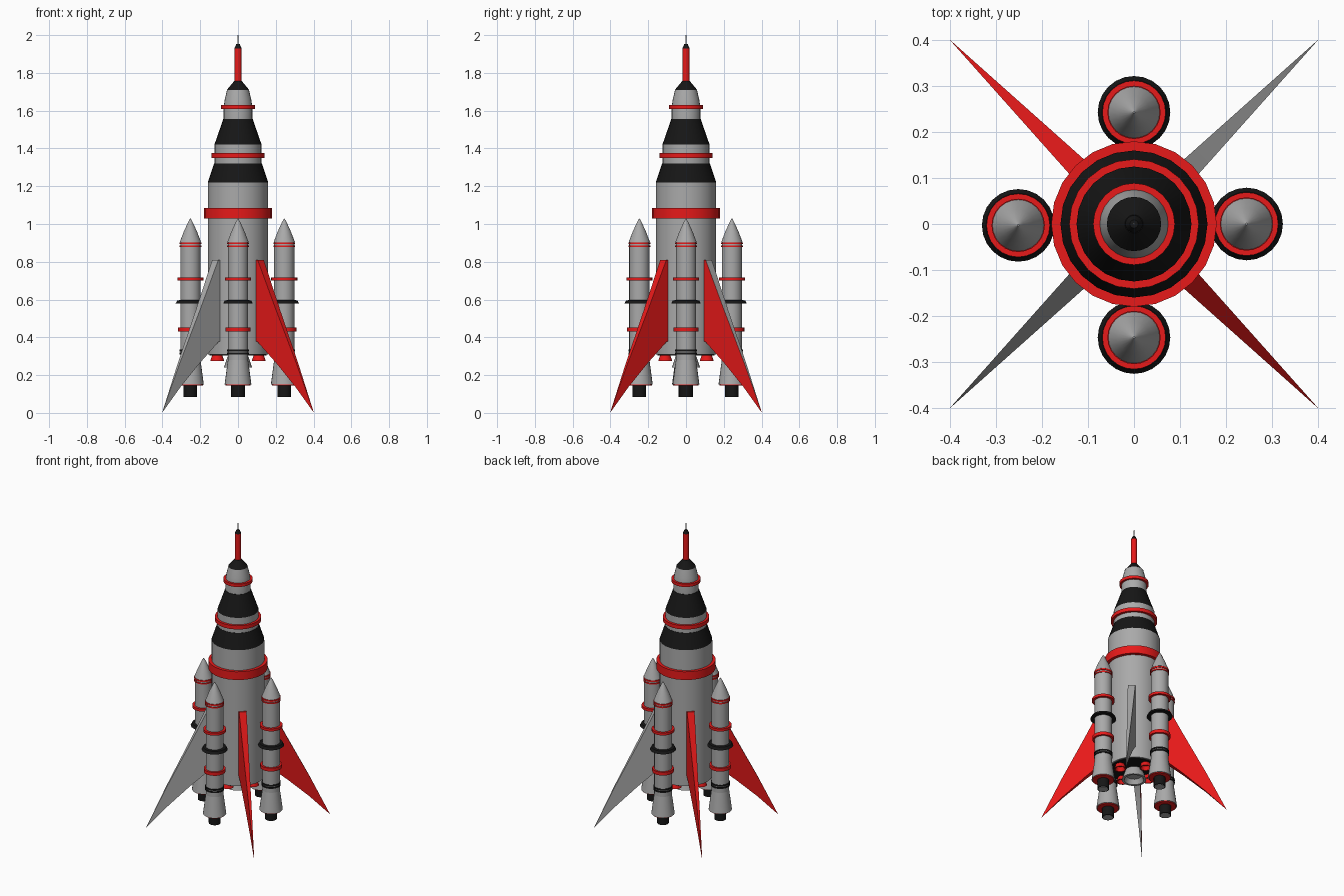
import bpy, bmesh, math
from mathutils import Vector

if "Cube" in bpy.data.objects:
    bpy.data.objects.remove(bpy.data.objects["Cube"])


def paint(name, color):
    m = bpy.data.materials.new(name)
    m.diffuse_color = color
    m.use_nodes = True
    m.node_tree.nodes["Principled BSDF"].inputs["Base Color"].default_value = m.diffuse_color
    return m


RED = paint("red", (0.8, 0.01, 0.01, 1))
BLACK = paint("black", (0.008, 0.008, 0.008, 1))
GREY = paint("grey", (0.4, 0.4, 0.4, 1))


def finish(name, bm, mats, angle=35):
    bmesh.ops.remove_doubles(bm, verts=bm.verts, dist=1e-5)
    bmesh.ops.recalc_face_normals(bm, faces=bm.faces)
    me = bpy.data.meshes.new(name)
    bm.to_mesh(me)
    bm.free()
    for m in mats:
        me.materials.append(m)
    ob = bpy.data.objects.new(name, me)
    bpy.context.collection.objects.link(ob)
    bpy.ops.object.select_all(action='DESELECT')
    ob.select_set(True)
    bpy.context.view_layer.objects.active = ob
    bpy.ops.object.shade_smooth_by_angle(angle=math.radians(angle))
    return ob


def lathe(name, profile, mat=GREY, at=(0, 0), sides=24):
    """Revolve an (r, z) profile about a vertical axis; ends are closed onto it."""
    pts = [(0, profile[0][1])] + list(profile) + [(0, profile[-1][1])]
    bm = bmesh.new()
    vs = [bm.verts.new((at[0] + r, at[1], z)) for r, z in pts]
    es = [bm.edges.new(p) for p in zip(vs, vs[1:])]
    bmesh.ops.spin(bm, geom=vs + es, cent=(at[0], at[1], 0), axis=(0, 0, 1),
                   angle=math.tau, steps=sides, use_merge=True)
    return finish(name, bm, [mat])


def band(name, r, inner, z0, z1, mat, at=(0, 0), sides=24):
    """Flat-sided hoop around a tube."""
    bm = bmesh.new()
    vs = [bm.verts.new((at[0] + a, at[1], z)) for a, z in
          ((inner, z0), (r, z0), (r, z1), (inner, z1))]
    es = [bm.edges.new((vs[i], vs[(i + 1) % 4])) for i in range(4)]
    bmesh.ops.spin(bm, geom=vs + es, cent=(at[0], at[1], 0), axis=(0, 0, 1),
                   angle=math.tau, steps=sides, use_merge=True)
    return finish(name, bm, [mat])


# Main body stages
lathe("main_body", [(.16, .31), (.16, 1.22)])
lathe("base_plate", [(.15, .305), (.15, .312)], BLACK)
lathe("lower_shoulder", [(.16, 1.22), (.127, 1.32)], BLACK)
lathe("middle_stage", [(.125, 1.32), (.125, 1.42)])
lathe("upper_shoulder", [(.125, 1.42), (.078, 1.555)], BLACK)
lathe("upper_stage", [(.076, 1.555), (.076, 1.62), (.07, 1.66), (.058, 1.71)])
lathe("nose_cone", [(.059, 1.71), (.02, 1.757)], BLACK)
lathe("escape_tower", [(.019, 1.75), (.019, 1.93)], RED, sides=16)
lathe("tower_tip", [(.019, 1.93), (.009, 1.953)], BLACK, sides=16)
lathe("needle", [(.003, 1.95), (.0015, 2.0)], sides=8)
band("lower_band", .18, .155, 1.03, 1.085, RED)
band("middle_band", .141, .12, 1.35, 1.375, RED)
band("upper_band", .089, .07, 1.61, 1.63, RED)

# Main engines: hollow central bell and four small red ones
lathe("central_engine", [(.045, .27), (.06, .24), (.075, .24), (.05, .312)])
for i in range(4):
    a = i * math.pi / 2
    lathe("small_engine", [(.02, .3), (.03, .275), (.037, .275), (.025, .312)], RED,
          (.11 * math.cos(a), .11 * math.sin(a)), 16)

# Four boosters
for at in ((.245, 0), (-.252, -.003), (0, .243), (0, -.247)):
    lathe("booster_tube", [(.0535, .27), (.0535, .905)], at=at)
    lathe("booster_nose", [(.056, .905), (.035, .96), (.012, 1.01), (.002, 1.028)], at=at)
    lathe("booster_skirt", [(.071, .15), (.053, .285)], at=at)
    lathe("skirt_plate", [(.066, .145), (.066, .152)], RED, at)
    lathe("booster_nozzle", [(.036, .085), (.036, .148)], BLACK, at)
    lathe("nozzle_mouth", [(.03, .083), (.03, .09)], GREY, at)
    for z0, z1, r, mat in ((.877, .885, .058, RED), (.893, .903, .058, RED),
                           (.7, .717, .069, RED), (.43, .452, .066, RED),
                           (.31, .32, .058, BLACK), (.326, .335, .058, BLACK)):
        band("booster_band", r, .05, z0, z1, mat, at)
    lathe("booster_collar", [(.079, .578), (.07, .595), (.05, .598)], BLACK, at)

# Four swept fins: wedge plates thinning to a pointed tip
TOP = [(.135, .81), (.17, .81), (.30, .545), (.44, .27), (.566, .005)]
LOW = [(.135, .39), (.17, .375), (.30, .265), (.44, .135), (.566, .003)]


def fin(name, angle, two_tone):
    d = Vector((math.cos(angle), math.sin(angle), 0))
    n = Vector((-d.y, d.x, 0))
    bm = bmesh.new()
    rings = []
    for (r, zt), (_, zl) in zip(TOP, LOW):
        h = .0235 * (.57 - r) / .41
        rings.append([bm.verts.new(d * r + n * s * h + Vector((0, 0, z)))
                      for s, z in ((1, zt), (-1, zt), (-1, zl), (1, zl))])
    for a, b in zip(rings, rings[1:]):
        for i in range(4):
            j = (i + 1) % 4
            bm.faces.new((a[i], a[j], b[j], b[i]))
    bm.faces.new(rings[0])
    bm.faces.new(rings[-1])
    bmesh.ops.recalc_face_normals(bm, faces=bm.faces)
    if two_tone:
        # grey rim and one grey cheek, the other cheek red
        red_dir = Vector((1, -1, 0)) if d.x > 0 else Vector((-1, 1, 0))
        for f in bm.faces:
            f.material_index = 0 if f.normal.dot(red_dir.normalized()) > .8 else 1
    finish(name, bm, [RED, GREY])


for i in range(4):
    fin("fin", math.radians(45 + 90 * i), i % 2 == 0)
